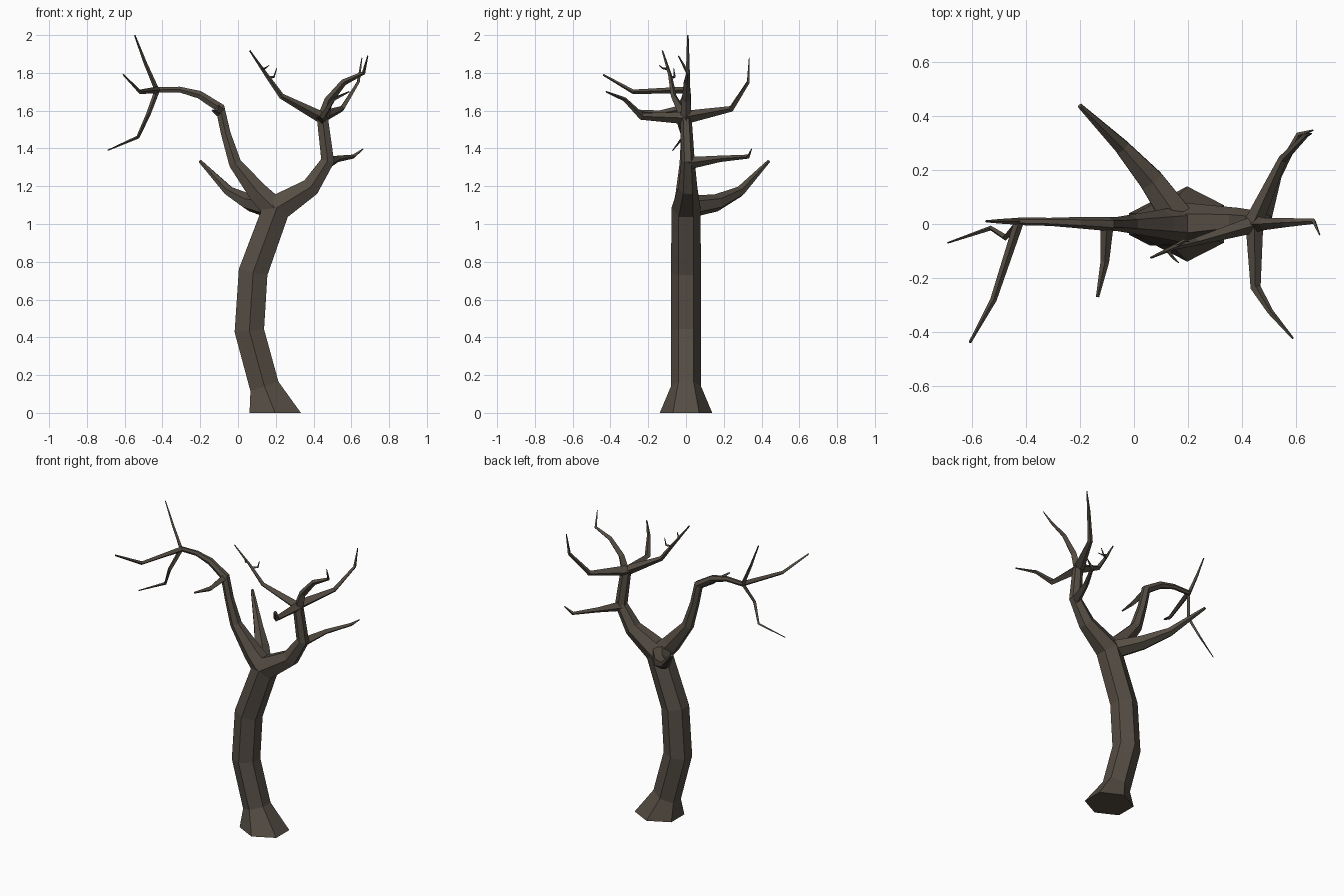
import bpy, bmesh, math
from mathutils import Vector

bark = bpy.data.materials.new("dark_bark")
bark.diffuse_color = (0.09, 0.074, 0.057, 1)


def limb(name, pts, sides=4):
    """Sweep a tapering flat-sided tube along (x, y, z, radius) points."""
    P = [Vector(p[:3]) for p in pts]
    stretch = 1.13 if sides == 6 else 1.0
    bm = bmesh.new()
    rings, side = [], None
    for i, p in enumerate(P):
        a = (p - P[i - 1]).normalized() if i else Vector()
        b = (P[i + 1] - p).normalized() if i < len(P) - 1 else Vector()
        t = (a + b).normalized()
        if p.z == 0:
            t = Vector((0, 0, 1))          # flat foot on the ground
        if side is None:
            side = Vector((0, 1, 0)) if abs(t.y) < 0.7 else Vector((0, 0, 1))
        side = (side - t * side.dot(t)).normalized()
        other = t.cross(side)
        ring = []
        for k in range(sides):
            ang = 2 * math.pi * k / sides
            ring.append(bm.verts.new(p + pts[i][3] * (
                side * math.cos(ang) + other * math.sin(ang) * stretch)))
        rings.append(ring)
    for r0, r1 in zip(rings, rings[1:]):
        for k in range(sides):
            n = (k + 1) % sides
            bm.faces.new((r0[k], r0[n], r1[n], r1[k]))
    bm.faces.new(rings[0][::-1])
    bm.faces.new(rings[-1])
    bmesh.ops.recalc_face_normals(bm, faces=bm.faces)
    me = bpy.data.meshes.new(name)
    bm.to_mesh(me)
    bm.free()
    me.materials.append(bark)
    ob = bpy.data.objects.new(name, me)
    bpy.context.collection.objects.link(ob)
    return ob


# Trunk running on into the right-hand limb
limb("trunk", [
    (.197, 0, 0, .139), (.14, 0, .14, .08), (.06, 0, .435, .08),
    (.08, 0, .745, .079), (.205, 0, 1.085, .077), (.385, .01, 1.195, .05),
    (.475, .01, 1.335, .036), (.447, 0, 1.56, .03)], 6)

# Left-hand limb, arching over to the left
limb("left_limb", [
    (.185, 0, 1.03, .07), (.19, 0, 1.085, .07), (.108, 0, 1.165, .055), (-.015, 0, 1.32, .034),
    (-.065, 0, 1.48, .026), (-.095, 0, 1.615, .026), (-.205, .005, 1.685, .021),
    (-.31, .008, 1.712, .015), (-.43, .01, 1.71, .014)], 6)

# Thick branch growing backwards from the fork
limb("back_branch", [
    (.17, .01, 1.09, .06), (.065, .16, 1.112, .046),
    (-.045, .285, 1.172, .028), (-.2, .437, 1.332, .009)], 6)

# Twigs of the left limb
limb("left_twig_up", [(-.425, .01, 1.70, .013), (-.49, .01, 1.85, .009), (-.547, .01, 2.0, .004)])
limb("left_twig_down", [
    (-.425, .01, 1.715, .014), (-.475, -.05, 1.58, .012),
    (-.53, -.015, 1.46, .009), (-.69, -.07, 1.39, .003)])
limb("left_twig_front", [
    (-.425, .01, 1.71, .018), (-.52, -.28, 1.70, .012), (-.607, -.438, 1.79, .005)])
limb("left_twig_small", [
    (-.1, 0, 1.61, .025), (-.108, -.14, 1.585, .016), (-.135, -.27, 1.60, .006)])

# Twigs of the right limb
limb("right_twig_low", [
    (.47, 0, 1.32, .034), (.53, .18, 1.345, .017), (.61, .33, 1.357, .011), (.662, .347, 1.397, .003)])
limb("right_twig_arc", [
    (.447, 0, 1.55, .032), (.48, 0, 1.655, .023), (.56, .005, 1.75, .017),
    (.665, .01, 1.80, .01), (.687, -.04, 1.89, .003)])
limb("right_twig_back", [
    (.44, 0, 1.565, .035), (.55, .24, 1.61, .016), (.637, .33, 1.752, .01), (.656, .335, 1.88, .003)])
limb("right_twig_front", [
    (.445, .02, 1.56, .034), (.45, -.235, 1.57, .019), (.505, -.325, 1.66, .011), (.588, -.423, 1.70, .004)])
limb("right_twig_inner", [
    (.45, 0, 1.56, .032), (.23, -.065, 1.677, .015), (.15, -.085, 1.79, .01), (.062, -.125, 1.918, .004)])

# Tiny shoots on the inner twig
limb("shoot_low", [
    (.155, -.08, 1.775, .008), (.19, -.06, 1.778, .006), (.205, -.065, 1.825, .002)])
limb("shoot_high", [
    (.125, -.098, 1.82, .007), (.145, -.125, 1.825, .005), (.165, -.143, 1.84, .002)])
